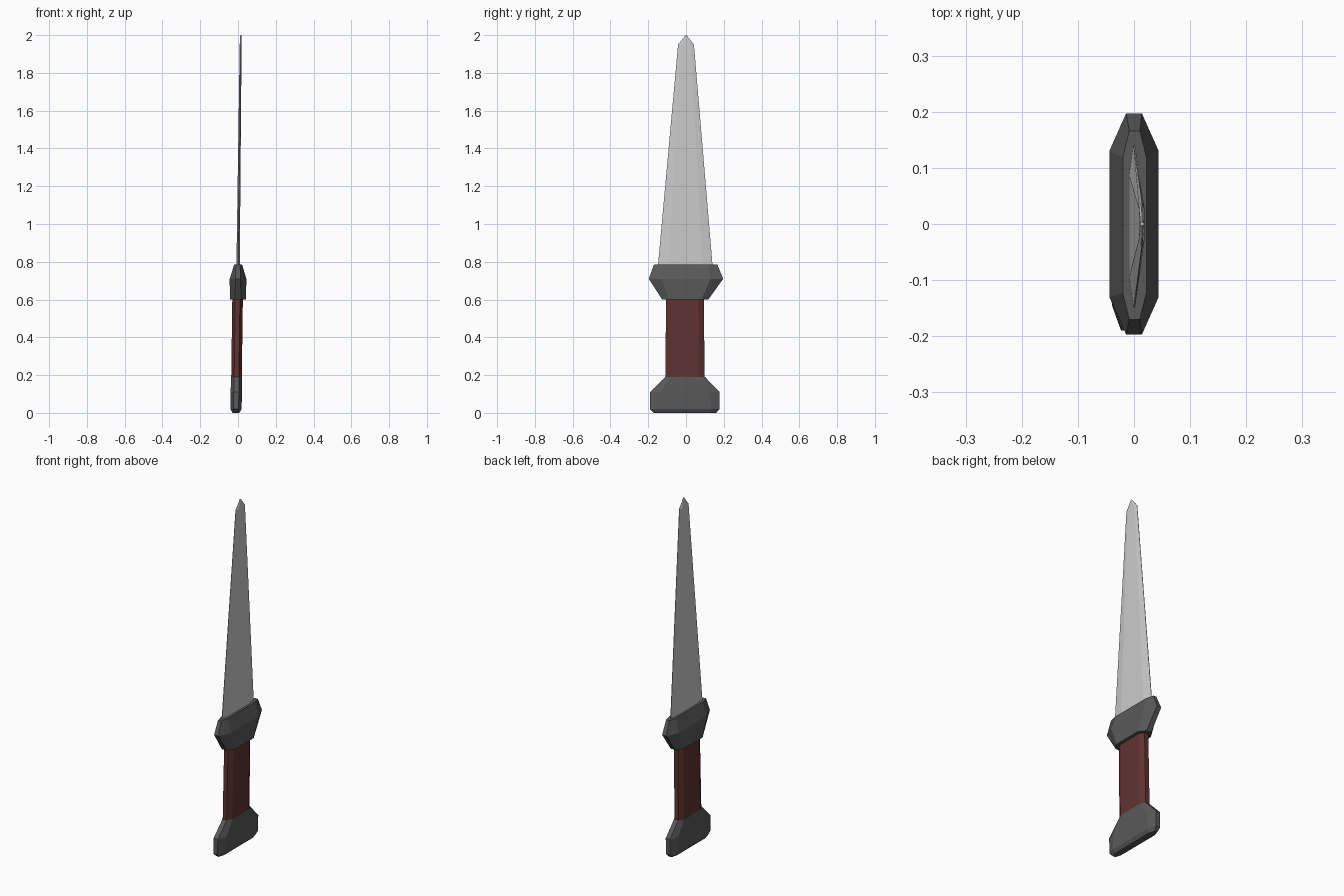
import bpy, bmesh

STEEL = (0.54, 0.54, 0.54, 1)
IRON = (0.10, 0.10, 0.10, 1)
LEATHER = (0.115, 0.033, 0.032, 1)

def loft(name, rings, color):
    """Stack flat-sided octagons: (z, centre x, half x, centre y, half y, flat share x, flat share y)."""
    bm = bmesh.new()
    loops = []
    for z, cx, hx, cy, hy, fx, fy in rings:
        pts = [(1, -fy), (1, fy), (fx, 1), (-fx, 1), (-1, fy), (-1, -fy), (-fx, -1), (fx, -1)]
        loops.append([bm.verts.new((cx + hx * u, cy + hy * v, z)) for u, v in pts])
    for a, b in zip(loops, loops[1:]):
        for i in range(8):
            j = (i + 1) % 8
            bm.faces.new((a[i], a[j], b[j], b[i]))
    bm.faces.new(loops[0][::-1])
    bm.faces.new(loops[-1])
    bmesh.ops.recalc_face_normals(bm, faces=bm.faces)
    me = bpy.data.meshes.new(name)
    bm.to_mesh(me)
    bm.free()
    ob = bpy.data.objects.new(name, me)
    bpy.context.collection.objects.link(ob)
    mat = bpy.data.materials.new(name + "_colour")
    mat.diffuse_color = color
    me.materials.append(mat)
    return ob

# Pommel: flared foot with a chamfered base
loft("pommel", [
    (0.00, -0.011, 0.018, -0.005, 0.165, 0.45, 0.80),
    (0.02, -0.010, 0.029, -0.006, 0.184, 0.45, 0.76),
    (0.11, -0.009, 0.030, -0.006, 0.184, 0.45, 0.70),
    (0.19, -0.008, 0.029, -0.005, 0.106, 0.45, 0.72)], IRON)

# Grip: straight octagonal bar, leaning slightly
loft("grip", [
    (0.18, -0.008, 0.028, -0.006, 0.104, 0.45, 0.72),
    (0.62, -0.002, 0.028, -0.005, 0.100, 0.45, 0.72)], LEATHER)

# Guard: widest at two thirds of its height
loft("guard", [
    (0.60, 0.000, 0.043, -0.004, 0.122, 0.35, 0.70),
    (0.71, 0.000, 0.044, 0.000, 0.197, 0.32, 0.66),
    (0.785, 0.001, 0.021, -0.002, 0.168, 0.45, 0.72)], IRON)

# Blade: thin tapered section with a short point
loft("blade", [
    (0.74, 0.000, 0.009, -0.004, 0.148, 0.15, 0.62),
    (1.95, 0.014, 0.005, 0.000, 0.042, 0.15, 0.62),
    (2.00, 0.015, 0.003, 0.000, 0.003, 0.15, 0.62)], STEEL)
